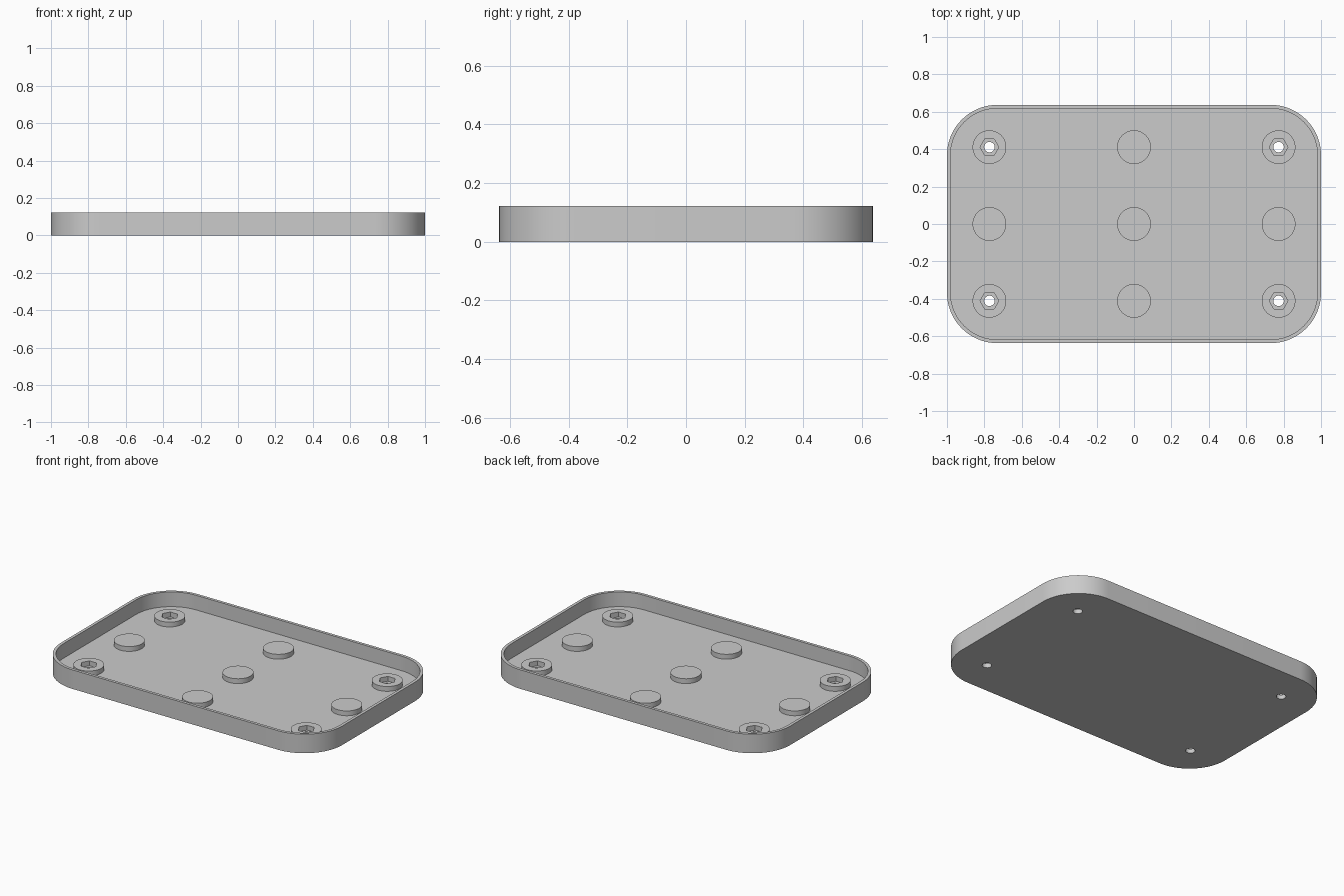
import bpy, bmesh, math
from mathutils import Matrix, Vector

cube = bpy.data.objects.get("Cube")
if cube:
    bpy.data.objects.remove(cube)

HALF_X, HALF_Y, CORNER = 1.0, 0.637, 0.27
HEIGHT, FLOOR, WALL = 0.122, 0.028, 0.019
PAD_R, PAD_TOP = 0.09, 0.059
COL_X, ROW_Y = 0.773, 0.411
SINK = 0.002

grey = bpy.data.materials.new("Plain Grey")
grey.use_nodes = True
colour = (0.6, 0.6, 0.6, 1)
grey.diffuse_color = colour
grey.node_tree.nodes["Principled BSDF"].inputs["Base Color"].default_value = colour


def prism(name, outline, z0, z1):
    """Extrude a flat outline from z0 up to z1."""
    bm = bmesh.new()
    base = bm.faces.new([bm.verts.new((x, y, z0)) for x, y in outline])
    top = bmesh.ops.extrude_face_region(bm, geom=[base])["geom"]
    verts = [g for g in top if isinstance(g, bmesh.types.BMVert)]
    bmesh.ops.translate(bm, verts=verts, vec=(0, 0, z1 - z0))
    bmesh.ops.recalc_face_normals(bm, faces=bm.faces)
    mesh = bpy.data.meshes.new(name)
    bm.to_mesh(mesh)
    bm.free()
    mesh.materials.append(grey)
    obj = bpy.data.objects.new(name, mesh)
    bpy.context.collection.objects.link(obj)
    return obj


def circle(radius, sides, cx=0, cy=0):
    turn = [2 * math.pi * i / sides for i in range(sides)]
    return [(cx + radius * math.cos(a), cy + radius * math.sin(a)) for a in turn]


def rounded_rect(inset, steps=20):
    """Rounded rectangle, shrunk evenly by inset."""
    r = CORNER - inset
    cx, cy = HALF_X - CORNER, HALF_Y - CORNER
    points = []
    for quarter, (sx, sy) in enumerate([(1, 1), (-1, 1), (-1, -1), (1, -1)]):
        for i in range(steps + 1):
            a = (quarter + i / steps) * math.pi / 2
            points.append((sx * cx + r * math.cos(a), sy * cy + r * math.sin(a)))
    return points


def cut(target, cutter):
    """Subtract the cutter, bake the result and drop the cutter."""
    cutter.hide_render = True
    mod = target.modifiers.new("cut", "BOOLEAN")
    mod.operation, mod.solver, mod.object = "DIFFERENCE", "EXACT", cutter
    bpy.context.view_layer.update()
    graph = bpy.context.evaluated_depsgraph_get()
    baked = bpy.data.meshes.new_from_object(target.evaluated_get(graph))
    target.modifiers.clear()
    target.data = baked
    bpy.data.objects.remove(cutter)


# Shallow tray with a thin upright wall
tray = prism("tray", rounded_rect(0), 0, HEIGHT)
cut(tray, prism("cavity", rounded_rect(WALL), FLOOR, HEIGHT + 0.1))
parts = [tray]

# Grid of round pads; the four corner ones hold a hex nut over a screw hole
for col, side in [(-1, "right"), (0, "middle"), (1, "left")]:
    for row, end in [(-1, "front"), (0, "centre"), (1, "back")]:
        x, y = col * COL_X, row * ROW_Y
        corner = col != 0 and row != 0
        kind = "nut_boss" if corner else "round_pad"
        pad = prism(f"{kind}_{end}_{side}", circle(PAD_R, 48, x, y), FLOOR - SINK, PAD_TOP)
        if corner:
            cut(pad, prism("hex_pocket", circle(0.05, 6, x, y), 0, HEIGHT))
            cut(tray, prism("screw_hole", circle(0.028, 24, x, y), -0.1, HEIGHT))
        parts.append(pad)

# Smooth the curved walls, keep the edges crisp
bpy.ops.object.select_all(action="DESELECT")
for obj in parts:
    obj.select_set(True)
bpy.context.view_layer.objects.active = tray
bpy.ops.object.shade_smooth_by_angle(angle=math.radians(30))
